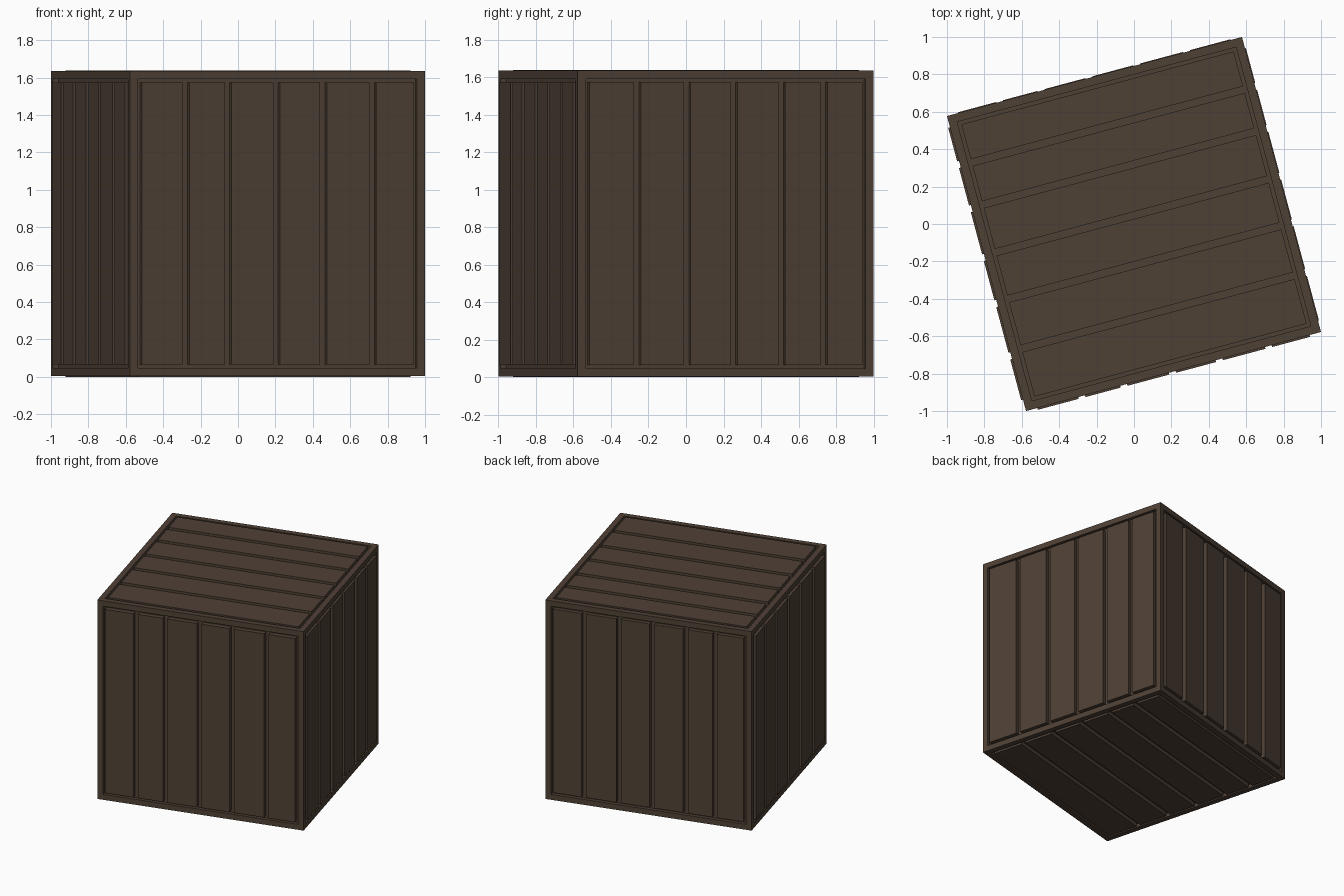
import bpy, bmesh, math
from mathutils import Matrix, Vector

if "Cube" in bpy.data.objects:
    bpy.data.objects.remove(bpy.data.objects["Cube"])

HALF = 0.8165      # half the crate's side
INSET = 0.063      # frame border width
DEPTH = 0.03       # recess behind the planks
GAP = 0.037        # groove between planks
TURN = Matrix.Translation((0, 0, HALF + 0.003)) @ Matrix.Rotation(math.radians(15), 4, 'Z')

wood = bpy.data.materials.new("dark_wood")
wood.diffuse_color = (0.078, 0.052, 0.036, 1)
wood.use_nodes = True
wood.node_tree.nodes["Principled BSDF"].inputs["Base Color"].default_value = wood.diffuse_color


def finish(name, bm):
    bm.transform(TURN)
    bmesh.ops.recalc_face_normals(bm, faces=bm.faces)
    mesh = bpy.data.meshes.new(name)
    bm.to_mesh(mesh)
    bm.free()
    mesh.materials.append(wood)
    obj = bpy.data.objects.new(name, mesh)
    bpy.context.collection.objects.link(obj)


# Frame: a cube with a recessed panel on every face
bm = bmesh.new()
bmesh.ops.create_cube(bm, size=2 * HALF)
faces = list(bm.faces)
bmesh.ops.inset_individual(bm, faces=faces, thickness=INSET)
for f in faces:
    shift = -f.normal * DEPTH
    rim = list(f.verts)
    new = bmesh.ops.extrude_discrete_faces(bm, faces=[f])["faces"][0]
    bmesh.ops.translate(bm, verts=new.verts, vec=shift)
finish("crate_frame", bm)

# Planks: across axis, outward axis, how far they stand proud, groove centres
X, Y, Z = Vector((1, 0, 0)), Vector((0, 1, 0)), Vector((0, 0, 1))
A = (-0.488, -0.213, 0.045, 0.309, 0.542)
SIDES = {
    "front": (X, -Y, 0.010, (-0.509, -0.276, -0.007, 0.252, 0.525)),
    "right": (Y, X, 0.005, A),
    "back": (-X, Y, 0.004, (-0.51, -0.235, 0.03, 0.295, 0.525)),
    "left": (-Y, -X, 0.010, (-0.55, -0.305, -0.035, 0.22, 0.51)),
    "top": (Y, Z, 0.003, A),
    "bottom": (Y, -Z, 0.003, A),
}
REACH = HALF - INSET
for side, (u, n, proud, grooves) in SIDES.items():
    bm = bmesh.new()
    v = n.cross(u)
    starts = [-REACH] + [g + GAP / 2 for g in grooves]
    ends = [g - GAP / 2 for g in grooves] + [REACH]
    low, high = HALF - DEPTH, HALF + proud
    for a, b in zip(starts, ends):
        centre = u * (a + b) / 2 + n * (low + high) / 2
        axes = Matrix((u * (b - a), v * 2 * REACH, n * (high - low))).transposed()
        bmesh.ops.create_cube(bm, size=1, matrix=Matrix.Translation(centre) @ axes.to_4x4())
    finish(side + "_planks", bm)
